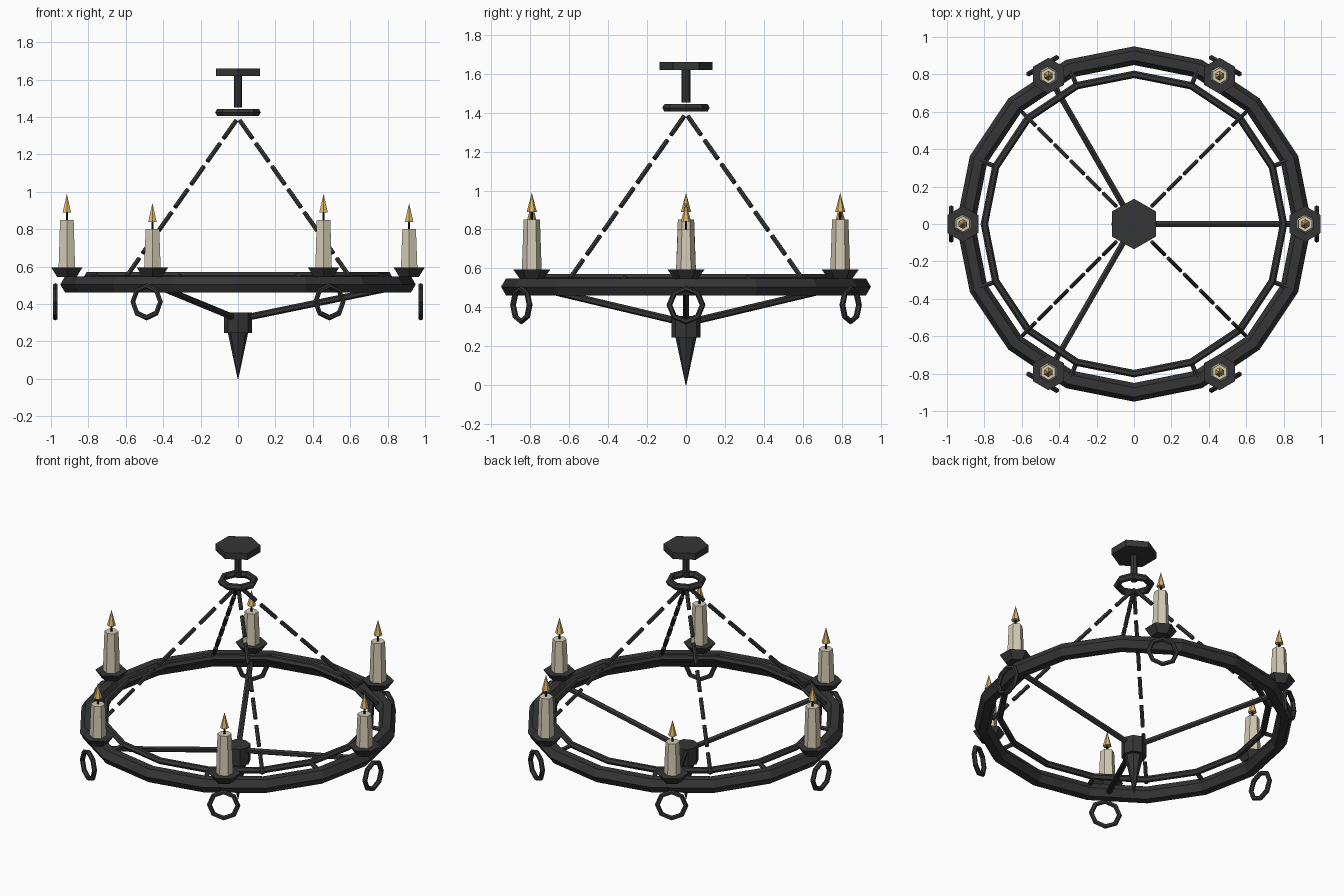
import bpy
from math import cos, sin, pi, radians
from mathutils import Vector

if "Cube" in bpy.data.objects:
    bpy.data.objects.remove(bpy.data.objects["Cube"])


def material(name, rgb):
    m = bpy.data.materials.new(name)
    m.diffuse_color = (*rgb, 1)
    m.use_nodes = True
    m.node_tree.nodes["Principled BSDF"].inputs["Base Color"].default_value = m.diffuse_color
    return m


IRON = material("dark_iron", (0.036, 0.036, 0.037))
WAX = material("cream_wax", (0.66, 0.60, 0.46))
FLAME = material("amber_flame", (0.75, 0.48, 0.15))
WICK = material("black_wick", (0.01, 0.01, 0.01))


def finish(name, mat):
    ob = bpy.context.object
    ob.name = name
    ob.data.materials.append(mat)
    return ob


def cone(name, mat, x, y, z0, z1, r0, r1, sides=6):
    bpy.ops.mesh.primitive_cone_add(vertices=sides, radius1=r0, radius2=r1,
                                    depth=z1 - z0, location=(x, y, (z0 + z1) / 2))
    return finish(name, mat)


def ring(name, loc, major, minor, sides, rot=(0, 0, 0), minor_sides=6):
    bpy.ops.mesh.primitive_torus_add(major_segments=sides, minor_segments=minor_sides,
                                     major_radius=major, minor_radius=minor,
                                     location=loc, rotation=rot)
    return finish(name, IRON)


def rod(name, a, b, r, sides=6):
    a, b = Vector(a), Vector(b)
    d = b - a
    bpy.ops.mesh.primitive_cylinder_add(vertices=sides, radius=r, depth=d.length,
                                        location=(a + b) / 2,
                                        rotation=d.to_track_quat('Z', 'Y').to_euler())
    return finish(name, IRON)


def polar(r, deg, z):
    return Vector((r * cos(radians(deg)), r * sin(radians(deg)), z))


# Ceiling mount, stem and chain ring
cone("ceiling_plate", IRON, 0, 0, 1.618, 1.66, 0.135, 0.135)
cone("ceiling_stem", IRON, 0, 0, 1.452, 1.62, 0.022, 0.022, 8)
ring("chain_ring", (0, 0, 1.425), 0.1, 0.022, 8)

# Main hoop, inner hoop and the short ties between them
ring("main_hoop", (0, 0, 0.505), 0.90, 0.05, 16)
ring("inner_hoop", (0, 0, 0.553), 0.80, 0.02, 16)
for k in range(8):
    a = 22.5 + 45 * k
    rod("hoop_tie", polar(0.79, a, 0.553), polar(0.89, a, 0.535), 0.014)

# Chains made of separate links
LINKS = 7
for k in range(4):
    top, bottom = Vector((0, 0, 1.395)), polar(0.856, 45 + 90 * k, 0.535)
    for i in range(LINKS):
        rod("chain_link", top.lerp(bottom, (i + 0.12) / LINKS),
            top.lerp(bottom, (i + 0.88) / LINKS), 0.013)

# Lower hub, spike and three support arms
cone("hub", IRON, 0, 0, 0.245, 0.355, 0.075, 0.075, 8)
cone("hub_spike", IRON, 0, 0, 0.0, 0.25, 0.002, 0.055, 8)
for a in (0, 120, 240):
    rod("support_arm", polar(0.03, a, 0.325), polar(0.88, a, 0.50), 0.018)

# Candles with pans and hanging rings, alternating in height
for i in range(6):
    a = 60 * i
    x, y, _ = polar(0.915, a, 0)
    top = 0.85 if i % 2 else 0.80
    cone("drip_pan", IRON, x, y, 0.545, 0.595, 0.06, 0.096)
    cone("candle", WAX, x, y, 0.59, top, 0.051, 0.042)
    cone("wick", WICK, x, y, top - 0.005, top + 0.045, 0.006, 0.006)
    cone("flame", FLAME, x, y, top + 0.04, top + 0.14, 0.026, 0.0)
    ring("hanging_ring", polar(0.977, a, 0.412), 0.085, 0.015, 8,
         (0, pi / 2, radians(a)))
